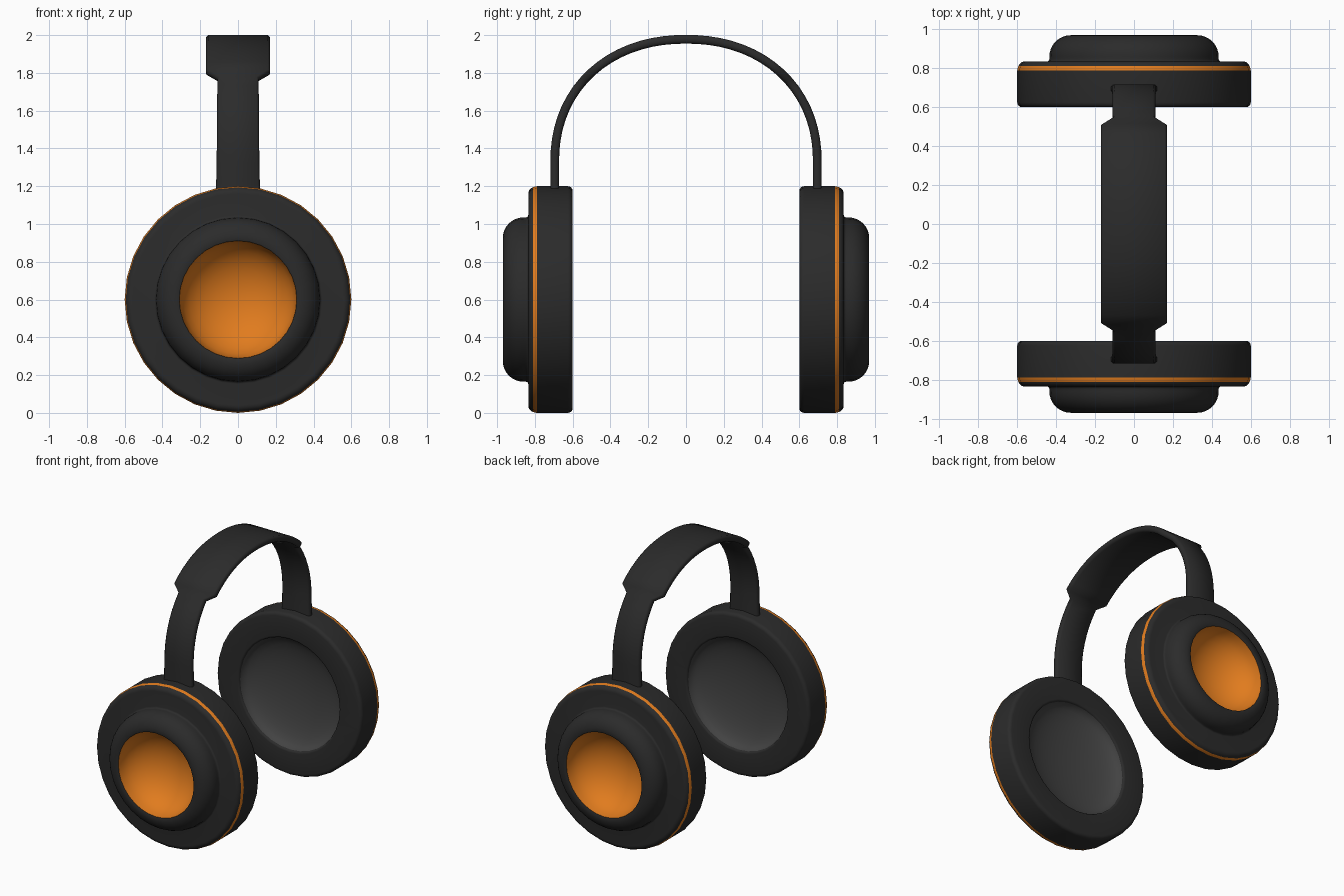
import bpy, bmesh, math
from math import sin, cos, pi, radians

if "Cube" in bpy.data.objects:
    bpy.data.objects.remove(bpy.data.objects["Cube"])

SIDES = 32
CZ = 0.60          # height of the ear cup axis


def material(name, rgb):
    m = bpy.data.materials.new(name)
    m.diffuse_color = (*rgb, 1)
    m.use_nodes = True
    m.node_tree.nodes["Principled BSDF"].inputs["Base Color"].default_value = m.diffuse_color
    return m


BLACK = material("black_plastic", (0.024, 0.024, 0.024))
GREY = material("dark_mesh", (0.055, 0.055, 0.055))
ORANGE = material("orange", (0.75, 0.20, 0.013))


def finish(name, bm, mat, angle=50):
    bmesh.ops.recalc_face_normals(bm, faces=bm.faces)
    me = bpy.data.meshes.new(name)
    bm.to_mesh(me)
    bm.free()
    me.materials.append(mat)
    ob = bpy.data.objects.new(name, me)
    bpy.context.collection.objects.link(ob)
    bpy.ops.object.select_all(action='DESELECT')
    ob.select_set(True)
    bpy.context.view_layer.objects.active = ob
    bpy.ops.object.shade_smooth_by_angle(angle=radians(angle))
    return ob


def arc(cr, cy, rad, a0, a1, n=6):
    return [(cr + rad * cos(radians(a0 + (a1 - a0) * i / n)),
             cy + rad * sin(radians(a0 + (a1 - a0) * i / n))) for i in range(n + 1)]


def bowl(r, y_rim, y_floor, n=8):
    # elliptical dish profile from the rim to the centre
    return [(r * cos(pi / 2 * i / n), y_rim + (y_floor - y_rim) * sin(pi / 2 * i / n))
            for i in range(n)] + [(0, y_floor)]


def lathe(name, profile, mat, side):
    # revolve (radius, y) profile around the horizontal cup axis
    bm = bmesh.new()
    rings = []
    for r, y in profile:
        if r < 1e-5:
            rings.append([bm.verts.new((0, side * y, CZ))] * SIDES)
        else:
            rings.append([bm.verts.new((r * cos(2 * pi * k / SIDES), side * y,
                                        CZ + r * sin(2 * pi * k / SIDES))) for k in range(SIDES)])
    for a, b in zip(rings, rings[1:]):
        for k in range(SIDES):
            j = (k + 1) % SIDES
            bm.faces.new(list(dict.fromkeys((a[k], a[j], b[j], b[k]))))
    ob = finish(name, bm, mat)
    # open shells: make dishes face their hollow side, and stripes face outwards
    me = ob.data
    if "dish" in name:
        want = side if "outer" in name else -side
        facing = sum(p.normal.y * p.area for p in me.polygons) * want
    else:
        facing = sum((p.normal.x * p.center.x + p.normal.z * (p.center.z - CZ)) * p.area
                     for p in me.polygons)
    if facing < 0:
        me.flip_normals()
    return ob


# Ear cups, both sides: cushion, stripe, stepped back and two dishes
cushion = (arc(0.428, 0.615, 0.015, 180, 270, 4)
           + arc(0.575, 0.625, 0.025, -90, 0, 4) + [(0.60, 0.788)])
stripe = [(0.60, 0.788), (0.599, 0.798), (0.594, 0.811)]
back = (arc(0.561, 0.80, 0.035, 18, 90, 5)
        + arc(0.447, 0.847, 0.012, 270, 180, 3)
        + arc(0.325, 0.86, 0.11, 0, 90, 8) + [(0.311, 0.966)])
for side, tag in ((-1, "front"), (1, "rear")):
    lathe(tag + "_ear_cushion", cushion, BLACK, side)
    lathe(tag + "_stripe", stripe, ORANGE, side)
    lathe(tag + "_cup_back", back, BLACK, side)
    lathe(tag + "_outer_dish", bowl(0.311, 0.966, 0.735), ORANGE, side)
    lathe(tag + "_inner_dish", bowl(0.413, 0.615, 0.725), GREY, side)


# Headband: strip swept over a slightly squared arch, widening across the top
A, C, P = 0.695, 0.648, 2.15


def station(t):
    # centre point and outward normal on the arch, t = angle from the horizontal
    c, s = max(cos(t), 0), sin(t)
    k = (c ** P + s ** P) ** (-1 / P)
    ny, nz = (k * c) ** (P - 1) / A, (k * s) ** (P - 1) / C
    l = math.hypot(ny, nz)
    return A * k * c, 1.33 + C * k * s, ny / l, nz / l


T0, T1 = radians(41), radians(45.3)
half = ([(T0 * i / 8, 0.113 - 0.004 * i / 8) for i in range(9)]
        + [(T1 + (pi / 2 - T1) * i / 9, 0.170) for i in range(10)])
right = ([(A, 1.14, 1, 0, 0.119), (A, 1.24, 1, 0, 0.115)]
         + [(*station(t), w) for t, w in half])
path = right + [(-y, z, -ny, nz, w) for y, z, ny, nz, w in reversed(right[:-1])]

bm = bmesh.new()
loops = []
H, B = 0.023, 0.012
for y, z, ny, nz, w in path:
    section = [(-w, -H + B), (-w + B, -H), (w - B, -H), (w, -H + B),
               (w, H - B), (w - B, H), (-w + B, H), (-w, H - B)]
    loops.append([bm.verts.new((x, y + ny * d, z + nz * d)) for x, d in section])
for a, b in zip(loops, loops[1:]):
    for k in range(8):
        j = (k + 1) % 8
        bm.faces.new((a[k], a[j], b[j], b[k]))
bm.faces.new(loops[0])
bm.faces.new(loops[-1])
finish("headband", bm, BLACK, 50)
